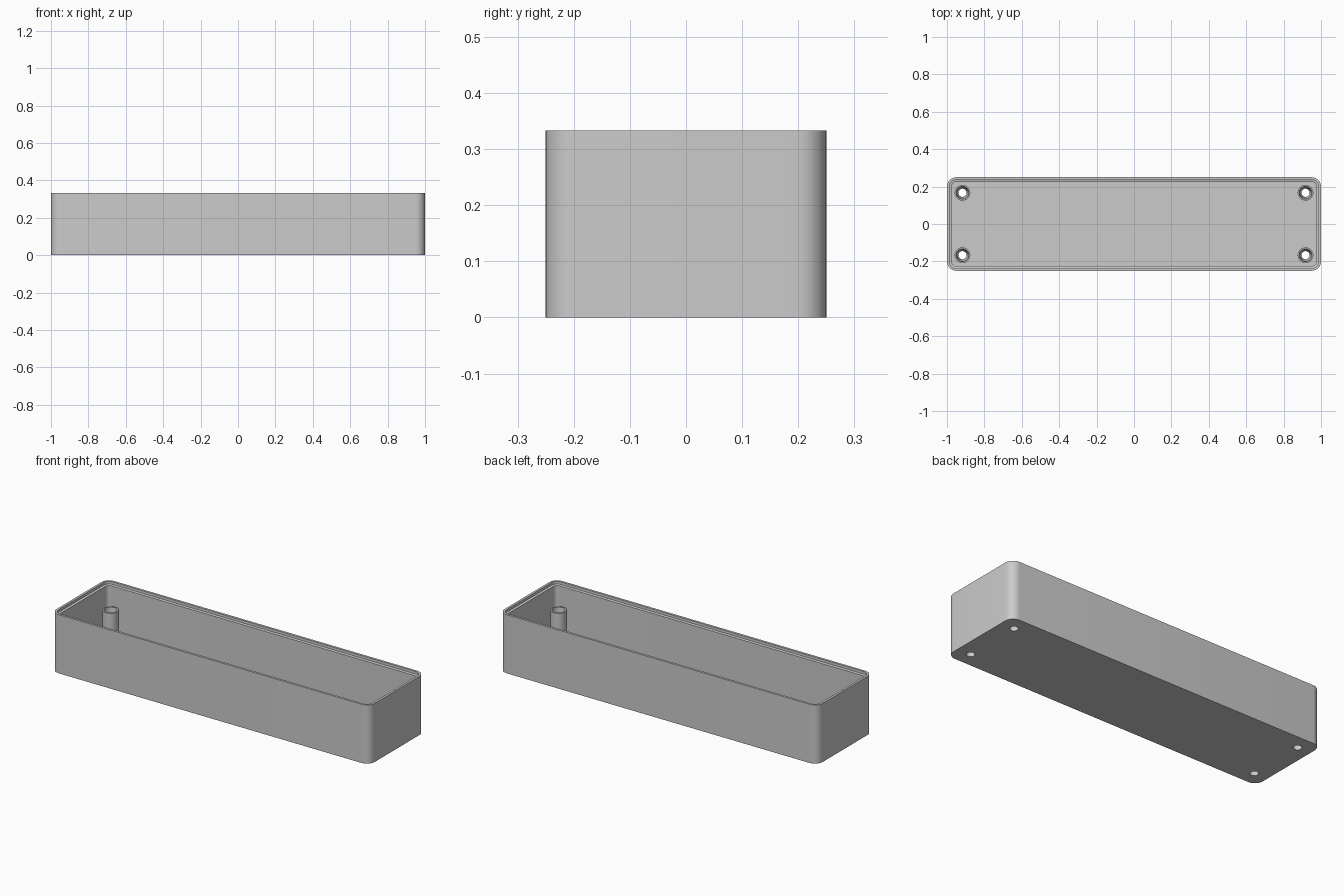
import bpy, bmesh, math

cube = bpy.data.objects.get("Cube")
if cube:
    bpy.data.objects.remove(cube, do_unlink=True)

HALF_X, HALF_Y, HEIGHT, RADIUS = 1.0, 0.25, 0.333, 0.05
HOLE_X, HOLE_Y, HOLE_R = 0.917, 0.167, 0.022
FLOOR, POST_TOP = 0.025, 0.21

grey = bpy.data.materials.new("plain grey")
grey.use_nodes = True
colour = (0.6, 0.6, 0.6, 1)
grey.diffuse_color = colour
grey.node_tree.nodes["Principled BSDF"].inputs["Base Color"].default_value = colour


def make_object(name, bm):
    bmesh.ops.recalc_face_normals(bm, faces=bm.faces)
    mesh = bpy.data.meshes.new(name)
    bm.to_mesh(mesh)
    bm.free()
    mesh.materials.append(grey)
    obj = bpy.data.objects.new(name, mesh)
    bpy.context.collection.objects.link(obj)
    return obj


def bridge(bm, a, b):
    for i in range(len(a)):
        j = (i + 1) % len(a)
        bm.faces.new((a[i], a[j], b[j], b[i]))


def rounded_ring(bm, inset, z, steps=10):
    r = RADIUS - inset
    ring = []
    for k, (sx, sy) in enumerate(((1, 1), (-1, 1), (-1, -1), (1, -1))):
        for s in range(steps + 1):
            a = math.pi / 2 * (k + s / steps)
            ring.append(bm.verts.new((sx * (HALF_X - RADIUS) + r * math.cos(a),
                                      sy * (HALF_Y - RADIUS) + r * math.sin(a), z)))
    return ring


def smooth(obj):
    bpy.ops.object.select_all(action='DESELECT')
    obj.select_set(True)
    bpy.context.view_layer.objects.active = obj
    bpy.ops.object.shade_smooth_by_angle(angle=math.radians(35))


# open tray with a stepped rim
bm = bmesh.new()
section = [(0, 0), (0, HEIGHT), (0.013, HEIGHT), (0.013, HEIGHT - 0.015),
           (0.025, HEIGHT - 0.018), (0.025, FLOOR)]
rings = [rounded_ring(bm, inset, z) for inset, z in section]
for a, b in zip(rings, rings[1:]):
    bridge(bm, a, b)
bm.faces.new(rings[0])
bm.faces.new(rings[-1])
tray = make_object("tray", bm)

corners = [(sx * HOLE_X, sy * HOLE_Y) for sx in (-1, 1) for sy in (-1, 1)]

# screw holes through the floor
bm = bmesh.new()
for x, y in corners:
    made = bmesh.ops.create_cone(bm, cap_ends=True, segments=32,
                                 radius1=HOLE_R, radius2=HOLE_R, depth=0.2)
    bmesh.ops.translate(bm, verts=made["verts"], vec=(x, y, 0))
cutter = make_object("hole_cutter", bm)
cutter.hide_render = True
cut = tray.modifiers.new("holes", 'BOOLEAN')
cut.operation = 'DIFFERENCE'
cut.solver = 'EXACT'
cut.object = cutter
bpy.context.view_layer.objects.active = tray
bpy.ops.object.modifier_apply(modifier=cut.name)
bpy.data.objects.remove(cutter, do_unlink=True)
smooth(tray)

# hollow corner posts with a tapered bore
bm = bmesh.new()
tube = [(HOLE_R, FLOOR), (0.042, FLOOR), (0.042, POST_TOP), (0.034, POST_TOP)]
for x, y in corners:
    loops = []
    for r, z in tube:
        loops.append([bm.verts.new((x + r * math.cos(i * math.tau / 32),
                                    y + r * math.sin(i * math.tau / 32), z))
                      for i in range(32)])
    for a, b in zip(loops, loops[1:] + loops[:1]):
        bridge(bm, a, b)
smooth(make_object("corner_posts", bm))
